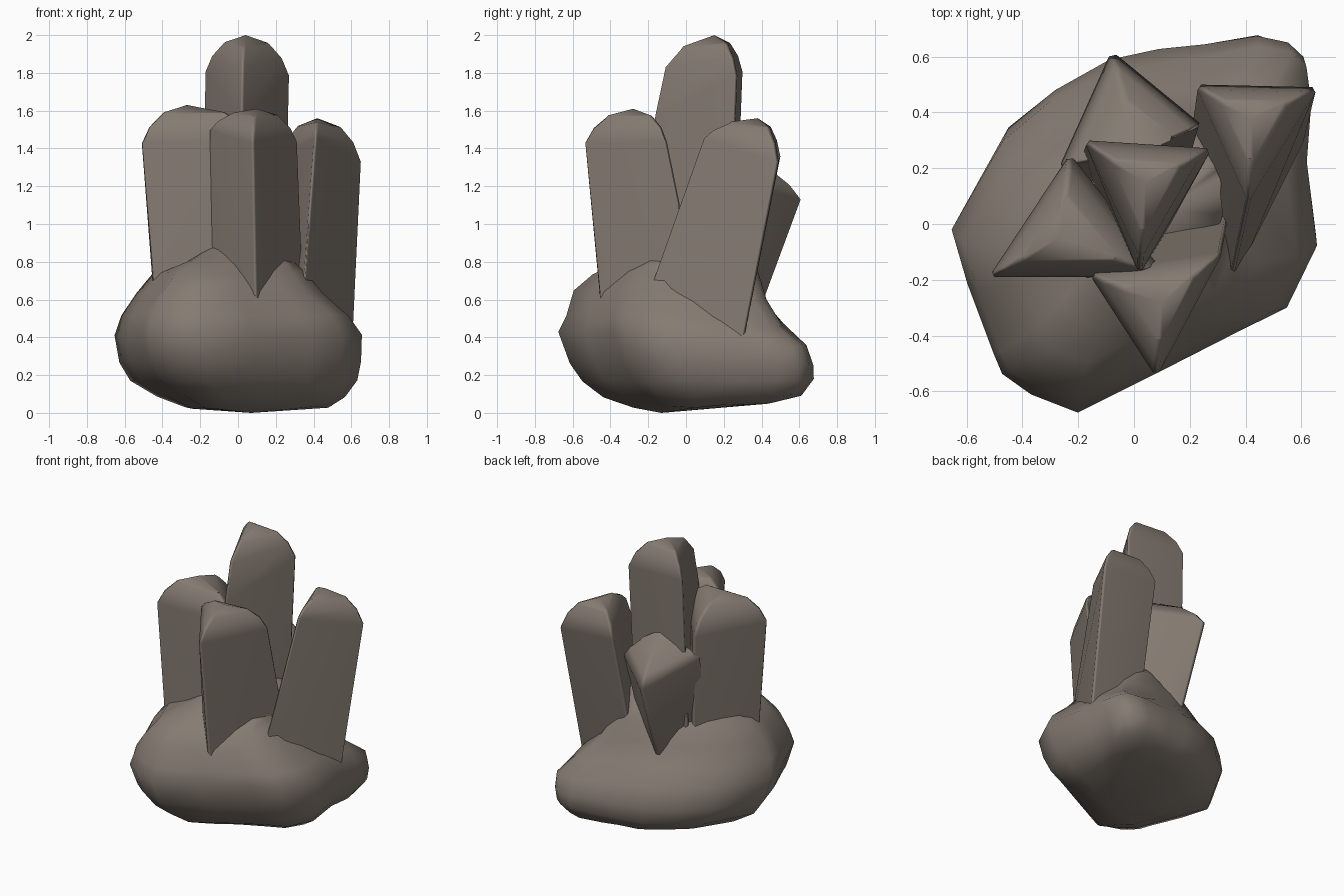
import bpy, bmesh, math, random
from mathutils import Vector

if "Cube" in bpy.data.objects:
    bpy.data.objects.remove(bpy.data.objects["Cube"])

random.seed(4)
stone = bpy.data.materials.new("grey_brown_stone")
stone.diffuse_color = (0.235, 0.198, 0.168, 1)
stone.use_nodes = True
stone.node_tree.nodes["Principled BSDF"].inputs["Base Color"].default_value = stone.diffuse_color


def finish(name, bm, angle):
    bmesh.ops.recalc_face_normals(bm, faces=bm.faces)
    me = bpy.data.meshes.new(name)
    bm.to_mesh(me)
    bm.free()
    me.materials.append(stone)
    ob = bpy.data.objects.new(name, me)
    bpy.context.collection.objects.link(ob)
    bpy.ops.object.select_all(action='DESELECT')
    ob.select_set(True)
    bpy.context.view_layer.objects.active = ob
    bpy.ops.object.shade_smooth_by_angle(angle=math.radians(angle))
    return ob


def loft(name, rings, top, bottom=None, angle=50, soften=0):
    """Skin a stack of rings, closed by a tip and a bottom point or cap."""
    bm = bmesh.new()
    rows = [[bm.verts.new(p) for p in r] for r in rings]
    n = len(rows[0])
    for a, b in zip(rows, rows[1:]):
        for i in range(n):
            j = (i + 1) % n
            bm.faces.new((a[i], a[j], b[j], b[i]))
    tip = bm.verts.new(top)
    for i in range(n):
        bm.faces.new((rows[-1][i], rows[-1][(i + 1) % n], tip))
    if bottom:
        low = bm.verts.new(bottom)
        for i in range(n):
            bm.faces.new((rows[0][(i + 1) % n], rows[0][i], low))
    else:
        bm.faces.new(rows[0][::-1])
    if soften:
        # worn corners on the long edges
        ridges = [bm.edges.get((a[i], b[i])) for a, b in zip(rows, rows[1:])
                  for i in range(n)]
        bmesh.ops.bevel(bm, geom=ridges, offset=soften, segments=1,
                        affect='EDGES', clamp_overlap=True)
    return finish(name, bm, angle)


def crystal(name, foot, shoulder, apex, bulge=1):
    """Three-sided leaning prism with a bulging three-sided point."""
    rings = [[Vector(p) for p in foot], [Vector(p) for p in shoulder]]
    tip = Vector(apex)
    for flat, rise in ((0.17, 0.45), (0.42, 0.77)):
        rise = flat + (rise - flat) * bulge
        ring = []
        for p in rings[1]:
            # long facets bulge more
            lift = rise + (1 - rise) * (.3 if tip.z - p.z > .3 else 0)
            ring.append(Vector((p.x + (tip.x - p.x) * flat,
                                p.y + (tip.y - p.y) * flat,
                                p.z + (tip.z - p.z) * lift)))
        rings.append(ring)
    ob = loft(name, rings, tip, angle=75, soften=.02)
    wn = ob.modifiers.new("flat_faces", 'WEIGHTED_NORMAL')
    wn.keep_sharp = True


# Rock base: one outline squeezed to the x and y extents of each level
outline = [(-.66, 0), (-.6, -.2), (-.5, -.45), (-.47, -.53), (-.37, -.61),
           (-.2, -.67), (.08, -.53), (.38, -.37), (.55, -.29), (.66, -.06),
           (.62, .25), (.64, .47), (.62, .6), (.56, .65), (.45, .68),
           (.25, .64), (.08, .62), (-.1, .58), (-.3, .47), (-.47, .33)]
levels = [(.03, -.28, .48, -.28, .45), (.09, -.43, .57, -.44, .61),
          (.17, -.57, .63, -.55, .67), (.27, -.63, .65, -.62, .68),
          (.42, -.66, .66, -.67, .64), (.52, -.62, .59, -.64, .52),
          (.64, -.54, .45, -.59, .43), (.74, -.44, .35, -.5, .38),
          (.8, -.32, .29, -.38, .33), (.93, -.1, .32, -.12, .22)]
rings = []
for z, x0, x1, y0, y1 in levels:
    ring = []
    for x, y in outline:
        px = x0 + (x + .66) / 1.32 * (x1 - x0)
        py = y0 + (y + .67) / 1.35 * (y1 - y0)
        wob = random.uniform(-.01, .01)
        dz = .06 * max(0, py) if z < .08 else 0
        if z > .25:  # low lobe at the back right corner
            dz -= .7 * (z - .25) * max(0, px + py - .6)
        ring.append((px * (1 + wob), py * (1 + wob), z + wob + dz))
    rings.append(ring)
loft("rock_base", rings, (.1, .05, 1.0), (.07, -.13, 0), angle=70)

# Crystals: foot corners, shoulder corners, tip
crystal("tall_crystal",
        [(-.2, .25, .5), (.02, -.2, .5), (.25, .22, .5)],
        [(-.18, .3, 1.81), (.02, -.18, 1.57), (.28, .27, 1.79)],
        (.04, .15, 2.0))
crystal("left_crystal",
        [(-.44, -.19, .4), (.12, -.2, .4), (-.2, .22, .4)],
        [(-.52, -.19, 1.43), (.12, -.19, 1.44), (-.23, .25, 1.4)],
        (-.27, -.05, 1.63))
crystal("front_crystal",
        [(.1, -.45, .4), (.36, .12, .4), (-.14, -.17, .4)],
        [(.08, -.55, 1.43), (.32, -.1, 1.44), (-.16, -.18, 1.5)],
        (.1, -.28, 1.61))
crystal("right_crystal",
        [(.61, .29, .3), (.19, .26, .3), (.33, -.29, .42)],
        [(.66, .49, 1.33), (.22, .5, 1.36), (.41, .08, 1.46)],
        (.42, .38, 1.56))
crystal("back_crystal",
        [(-.06, .35, .4), (-.22, .04, .4), (.19, .14, .4)],
        [(-.08, .62, 1.13), (-.27, .2, 1.25), (.25, .35, 1.2)],
        (.02, .25, 1.39), bulge=.5)
